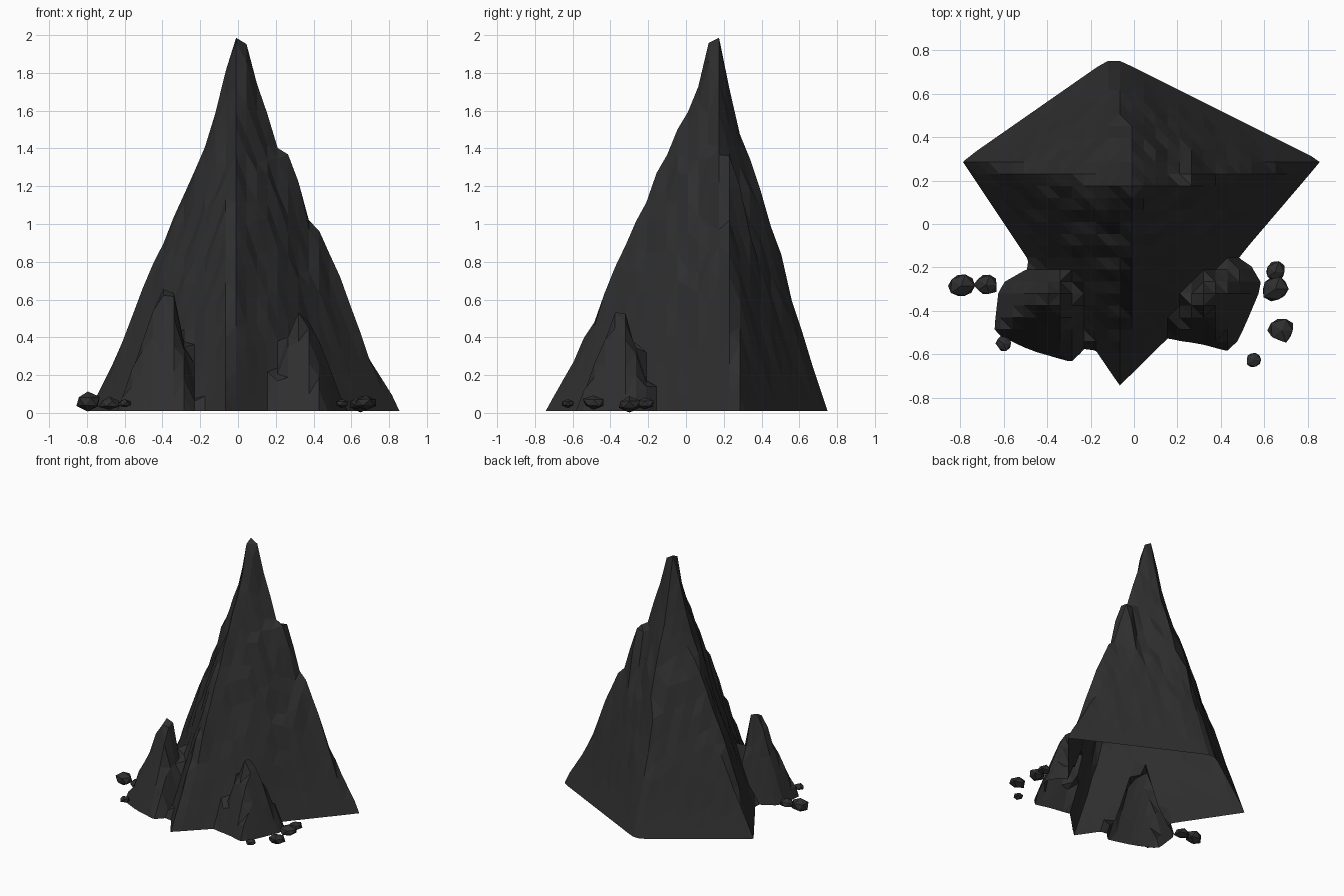
import bpy, bmesh, random
from mathutils import Vector, noise

cube = bpy.data.objects.get("Cube")
if cube:
    bpy.data.objects.remove(cube)

random.seed(4)
STEP = 0.055
ORIGIN = (-0.01, 0.175)
BASE = 0.01


def make_material(name, value):
    mat = bpy.data.materials.new(name)
    mat.use_nodes = True
    mat.diffuse_color = (value, value, value, 1)
    bsdf = mat.node_tree.nodes["Principled BSDF"]
    bsdf.inputs["Base Color"].default_value = (value, value, value, 1)
    bsdf.inputs["Roughness"].default_value = 0.9
    return mat


def add_object(name, bm, mat):
    mesh = bpy.data.meshes.new(name)
    bm.to_mesh(mesh)
    bm.free()
    mesh.materials.append(mat)
    obj = bpy.data.objects.new(name, mesh)
    bpy.context.collection.objects.link(obj)
    return obj


def fraction(x, y, centre, outline):
    """0 at the centre, 1 on the outline, growing outwards."""
    p = Vector((x, y)) - Vector(centre)
    if p.length < 1e-6:
        return 0.0
    corners = [Vector(c) - Vector(centre) for c in outline]
    for a, b in zip(corners, corners[1:] + corners[:1]):
        det = a.x * b.y - a.y * b.x
        u = (p.x * b.y - p.y * b.x) / det
        v = (a.x * p.y - a.y * p.x) / det
        if u >= -1e-6 and v >= -1e-6:
            return u + v
    return 2.0


def slope(s, profile):
    """Height for a fraction, continued in a straight line past the ends."""
    for (s0, z0), (s1, z1) in zip(profile, profile[1:]):
        if s <= s1:
            break
    return z0 + (z1 - z0) * (s - s0) / (s1 - s0)


# Each peak: centre, ground outline, slope profile, roughness
main_peak = ((0.008, 0.157),
             [(0.86, 0.29), (-0.06, 0.75), (-0.13, 0.75), (-0.79, 0.29),
              (-0.49, -0.16), (-0.23, -0.52), (-0.17, -0.59), (-0.065, -0.745),
              (0.15, -0.53), (0.3, -0.4), (0.51, -0.12)],
             [(0, 2.03), (0.035, 2.0), (0.08, 1.93), (0.11, 1.75),
              (0.165, 1.6), (0.23, 1.48), (0.38, 1.19), (0.48, 1.0),
              (0.59, 0.8), (0.69, 0.6), (0.79, 0.4), (0.89, 0.2), (1, BASE)],
             0.03)
shoulder = ((0.265, 0.2),
            [(0.665, 0.2), (0.265, 0.6), (-0.135, 0.2), (0.265, -0.2)],
            [(0, 1.41), (0.15, 1.31), (0.3, 1.05), (1, -0.5)], 0.0)
right_hill = ((-0.37, -0.32),
              [(-0.2, -0.2), (-0.48, -0.2), (-0.62, -0.28), (-0.645, -0.5),
               (-0.48, -0.58), (-0.29, -0.635), (-0.22, -0.57)],
              [(0, 0.68), (0.2, 0.63), (0.5, 0.38), (1, BASE)], 0.012)
left_hill = ((0.32, -0.345),
             [(0.52, -0.16), (0.59, -0.28), (0.51, -0.47), (0.45, -0.59),
              (0.3, -0.55), (0.15, -0.53), (0.2, -0.2)],
             [(0, 0.58), (0.15, 0.53), (0.5, 0.32), (1, BASE)], 0.012)


def height(x, y):
    crag = 0.5 * noise.noise(Vector((x * 9, y * 9, 7.3)))
    crag += random.uniform(-0.8, 0.8)
    best = -1.0
    for centre, outline, profile, rough in (main_peak, shoulder,
                                            right_hill, left_hill):
        s = fraction(x, y, centre, outline)
        # Crags fade out at the summit and towards the ground
        fade = max(0.0, min(1.0, 6 * (s - 0.1), 2.2 * (0.95 - s)))
        best = max(best, slope(s + rough * fade * crag, profile))
    return best


# Mountain: a square grid raised to the peaks and cut off at the ground
bm = bmesh.new()
columns, rows = range(-17, 19), range(-19, 13)
grid = {}
for i in columns:
    for j in rows:
        x, y = ORIGIN[0] + i * STEP, ORIGIN[1] + j * STEP
        grid[i, j] = bm.verts.new((x, y, height(x, y)))
for i in columns[:-1]:
    for j in rows[:-1]:
        a, b = grid[i, j], grid[i + 1, j]
        c, d = grid[i + 1, j + 1], grid[i, j + 1]
        # Split each cell along its flatter diagonal
        if abs(a.co.z - c.co.z) < abs(b.co.z - d.co.z):
            bm.faces.new((a, b, c))
            bm.faces.new((a, c, d))
        else:
            bm.faces.new((a, b, d))
            bm.faces.new((b, c, d))
bmesh.ops.bisect_plane(bm, geom=bm.verts[:] + bm.edges[:] + bm.faces[:],
                       plane_co=(0, 0, BASE), plane_no=(0, 0, 1),
                       clear_inner=True)
rock = make_material("dark rock", 0.028)
add_object("mountain", bm, rock)

# Loose stones: x, y, z, radius
stones = [(-0.795, -0.285, 0.06, 0.06), (-0.68, -0.28, 0.05, 0.054),
          (-0.6, -0.55, 0.05, 0.036), (0.65, -0.22, 0.05, 0.05),
          (0.65, -0.3, 0.045, 0.062), (0.68, -0.49, 0.055, 0.06),
          (0.55, -0.625, 0.05, 0.036)]
for n, (x, y, z, r) in enumerate(stones, 1):
    bm = bmesh.new()
    bmesh.ops.create_icosphere(bm, subdivisions=1, radius=r)
    for v in bm.verts:
        v.co *= random.uniform(0.85, 1.15)
        v.co.x *= 1.08
        v.co.z *= 0.85 if n == 1 else 0.62
        v.co.z = max(v.co.z, -z)
    stone = add_object(f"stone_{n}", bm, rock)
    stone.location = (x, y, z)
